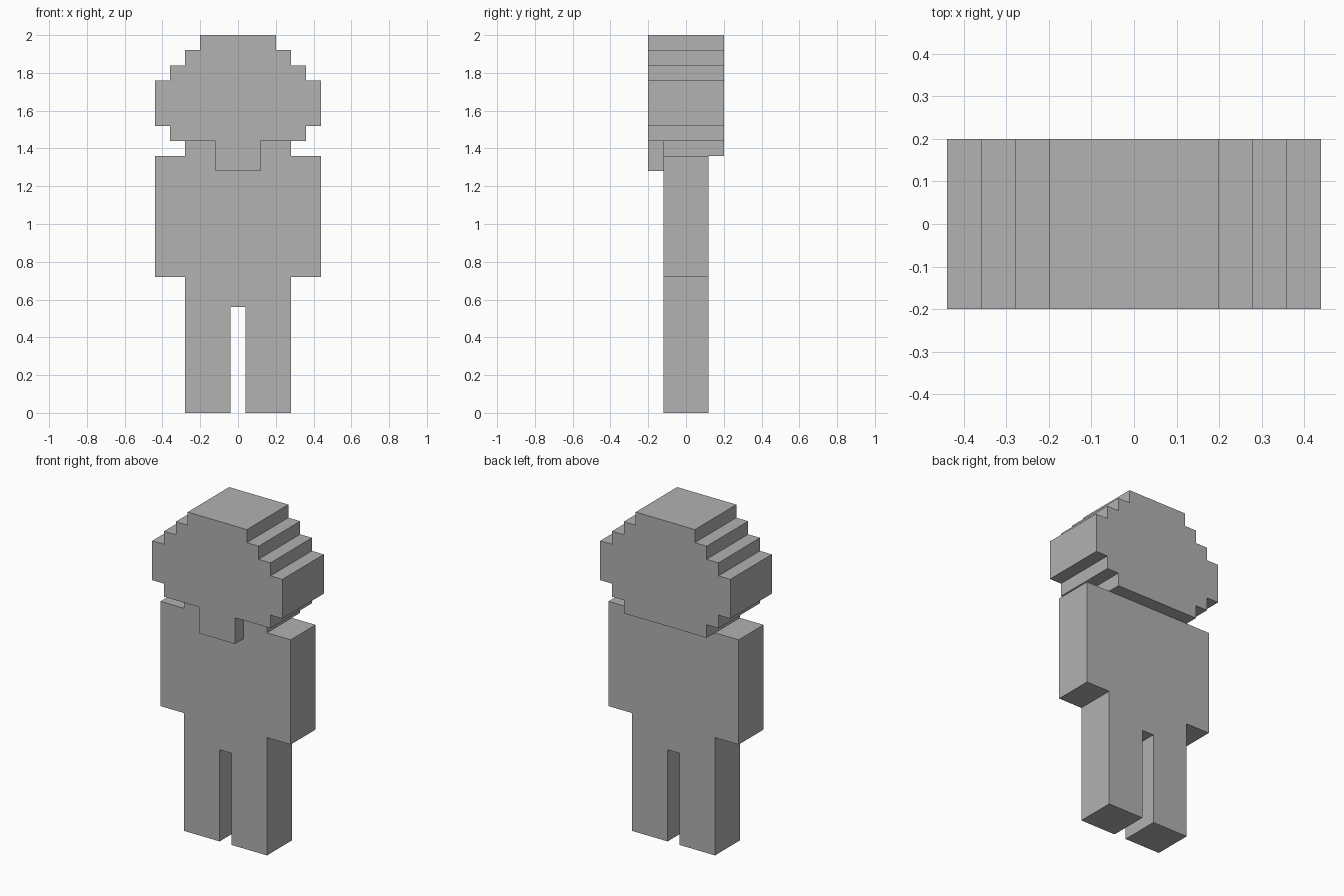
import bpy
import bmesh

if "Cube" in bpy.data.objects:
    bpy.data.objects.remove(bpy.data.objects["Cube"], do_unlink=True)

U = 0.08  # size of one block

grey = bpy.data.materials.new("light_grey")
grey.use_nodes = True
GREY = (0.445, 0.445, 0.445, 1.0)
grey.diffuse_color = GREY
grey.node_tree.nodes["Principled BSDF"].inputs["Base Color"].default_value = GREY


def slab(name, half, front, back):
    """Mirror a half outline (x, z in blocks) and extrude it from front to back."""
    outline = half + [(-x, z) for x, z in reversed(half)]
    bm = bmesh.new()
    face = bm.faces.new([bm.verts.new((x * U, front * U, z * U)) for x, z in outline])
    ext = bmesh.ops.extrude_face_region(bm, geom=[face], use_keep_orig=True)
    moved = [v for v in ext["geom"] if isinstance(v, bmesh.types.BMVert)]
    bmesh.ops.translate(bm, verts=moved, vec=(0, (back - front) * U, 0))
    bmesh.ops.recalc_face_normals(bm, faces=bm.faces)
    mesh = bpy.data.meshes.new(name)
    bm.to_mesh(mesh)
    bm.free()
    mesh.materials.append(grey)
    obj = bpy.data.objects.new(name, mesh)
    bpy.context.collection.objects.link(obj)
    return obj


def stepped(rows):
    """Half outline made of stacked rows: (half width, bottom, top)."""
    return [(w, z) for w, low, high in rows for z in (low, high)]


# Legs with the gap between them, torso with arms, and neck
slab("body", [(0.5, 7)] + stepped([(0.5, 0, 0)])[:1]
     + stepped([(3.5, 0, 9), (5.5, 9, 17), (3.5, 17, 18)]), -1.5, 1.5)

# Rounded, stepped head
slab("head", stepped([(4.5, 18, 19), (5.5, 19, 22), (4.5, 22, 23),
                      (3.5, 23, 24), (2.5, 24, 25)]), -2.5, 2.5)

# Beard hanging over the chest, and hair at the nape
slab("beard", stepped([(1.5, 16, 18)]), -2.5, -1.5)
slab("back_hair", stepped([(3.5, 17, 18)]), 1.5, 2.5)
